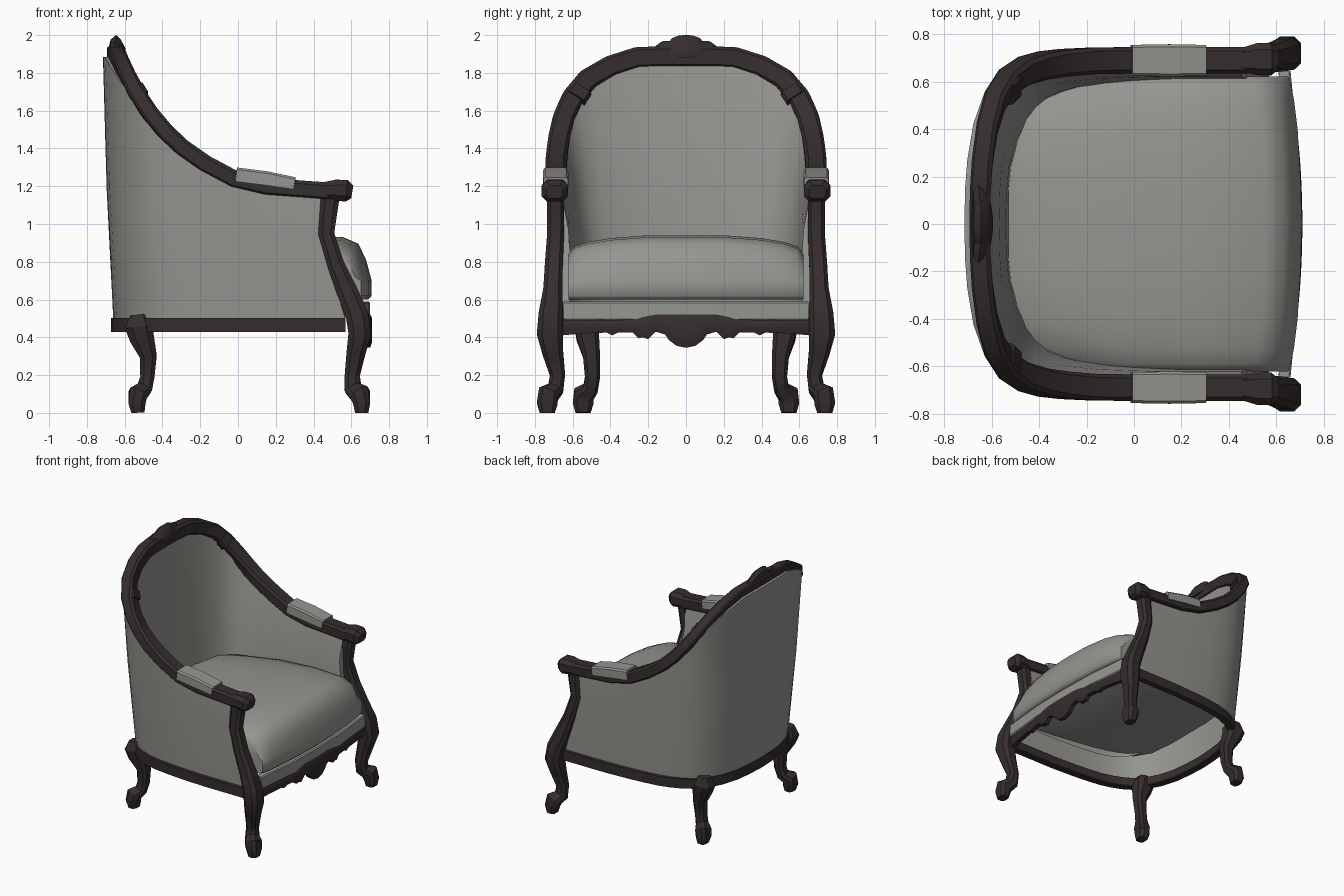
import bpy, bmesh, math
from mathutils import Vector as V

if "Cube" in bpy.data.objects:
    bpy.data.objects.remove(bpy.data.objects["Cube"])


def material(name, rgb):
    m = bpy.data.materials.new(name)
    m.diffuse_color = (*rgb, 1)
    m.use_nodes = True
    m.node_tree.nodes["Principled BSDF"].inputs["Base Color"].default_value = m.diffuse_color
    return m


WOOD = material("dark_wood", (0.036, 0.026, 0.027))
FABRIC = material("grey_fabric", (0.30, 0.30, 0.28))
OCT = [(-.5, -.25), (-.3, -.5), (.3, -.5), (.5, -.25), (.5, .25), (.3, .5), (-.3, .5), (-.5, .25)]
SOFT = [(-.5, -.4), (-.42, -.5), (.42, -.5), (.5, -.4), (.5, .3), (.36, .5), (-.36, .5), (-.5, .3)]
PEAK = [(-.5, -.5), (-.5, .5), (-.1, .5), (.3, .25), (.5, 0), (.3, -.3)]
BOX = [(-.5, -.5), (.5, -.5), (.5, .35), (.42, .5), (-.42, .5), (-.5, .35)]
Y, Z = V((0, 1, 0)), V((0, 0, 1))


def loft(name, rings, mat, closed=True, cap_start=True, angle=35):
    """Skin a row of rings, then mirror to the other side of the chair."""
    bm = bmesh.new()
    rows = [[bm.verts.new(p) for p in r] for r in rings]
    n = len(rows[0])
    for a, b in zip(rows, rows[1:]):
        for j in range(n if closed else n - 1):
            k = (j + 1) % n
            bm.faces.new((a[j], a[k], b[k], b[j]))
    if cap_start:
        bm.faces.new(rows[0][::-1])
    bm.faces.new(rows[-1])
    bmesh.ops.recalc_face_normals(bm, faces=bm.faces)
    me = bpy.data.meshes.new(name)
    bm.to_mesh(me)
    bm.free()
    me.materials.append(mat)
    for f in me.polygons:
        f.use_smooth = True
    me.set_sharp_from_angle(angle=math.radians(angle))
    ob = bpy.data.objects.new(name, me)
    bpy.context.collection.objects.link(ob)
    m = ob.modifiers.new("mirror", 'MIRROR')
    m.use_axis = (False, True, False)
    return ob


def sweep(name, path, hint, mat=WOOD, section=OCT, angle=30):
    """Sweep a section along (x, y, z, width, height); width follows the hint."""
    pts = [V(p[:3]) for p in path]
    rings = []
    for i, p in enumerate(path):
        t = (pts[min(i + 1, len(pts) - 1)] - pts[max(i - 1, 0)]).normalized()
        h = hint[i] if isinstance(hint, list) else hint
        u = (h - t * h.dot(t)).normalized()
        v = t.cross(u)
        ring = [pts[i] + u * a * p[3] + v * b * p[4] for a, b in section]
        for q in ring:
            q.z = max(q.z, 0)
            if i == 0 and p[1] == 0:
                q.y = 0
        rings.append(ring)
    return loft(name, rings, mat, cap_start=path[0][1] != 0, angle=angle)


# Half outline of the frame: top rail x, y, z and base x, y
OUTLINE = [(-.65, 0, 1.885, -.66, 0), (-.648, .14, 1.885, -.655, .14), (-.64, .26, 1.88, -.64, .27),
           (-.62, .40, 1.835, -.60, .40), (-.585, .52, 1.765, -.54, .51), (-.53, .60, 1.67, -.47, .575),
           (-.46, .645, 1.57, -.40, .615), (-.38, .668, 1.48, -.32, .645), (-.29, .68, 1.4, -.24, .665),
           (-.17, .688, 1.32, -.12, .68), (-.02, .69, 1.24, 0, .69), (.15, .69, 1.2, .2, .70),
           (.49, .69, 1.175, .57, .70)]
ANGLES = [0, 3, 10, 25, 42, 60, 70, 78, 85, 90, 90, 90, 90]
HINTS = [V((0, math.sin(math.radians(a)), math.cos(math.radians(a)))) for a in ANGLES]

# Carved top rail running into the arms, with a slim collar at the joints
sweep("top_rail", [(*r[:3], .112, .088) for r in OUTLINE], HINTS, section=SOFT)
sweep("rail_collar", [(*V(OUTLINE[4][:3]).lerp(V(OUTLINE[6][:3]), f), .118, .096) for f in (.3, .42, .54)],
      HINTS[5], section=SOFT)

# Upholstered shell: outer and inner skins, open underneath
shell = []
base = [V((r[3], r[4], 0)) for r in OUTLINE]
normals = []
for i, r in enumerate(OUTLINE):
    d = base[min(i + 1, len(base) - 1)] - base[max(i - 1, 0)]
    n = V((-d.y, d.x, 0)).normalized() if i else V((-1, 0, 0))
    normals.append(n)
    top = V(r[:3])
    back = max(0, -n.x)
    low = base[i] + Z * .49
    out = top + n * (.025 + .04 * back)
    inn = top - n * .03
    inlow = base[i] - n * (.09 + .04 * back) + Z * (.6 + .08 * back)
    # the front edge follows the curve of the post
    pull = V((.065 if i == len(OUTLINE) - 1 else 0, 0, 0))
    shell.append([low, low.lerp(out, .5) + n * .008 - pull, out - pull * .4, inn - pull * .4,
                  inn.lerp(inlow, .35) - n * .02 - pull, inn.lerp(inlow, .7) - n * .016 - pull, inlow])
loft("upholstered_shell", shell, FABRIC, closed=False, cap_start=False, angle=50)

# Base rail around sides and back
sweep("base_rail", [(*(base[i] + n * .018 * n.x)[:2], .465, .075, .055) if i else (-.645, 0, .465, .075, .055)
                    for i, n in enumerate(normals)], Z, section=BOX)

# Front post and cabriole leg in one piece
sweep("front_leg", [(.49, .69, 1.16, .09, .1), (.467, .69, .95, .09, .085), (.52, .70, .78, .095, .09),
                    (.575, .705, .65, .1, .11), (.63, .715, .52, .13, .12), (.645, .72, .42, .14, .12),
                    (.625, .705, .32, .11, .1), (.605, .68, .2, .08, .08), (.608, .69, .13, .085, .09),
                    (.645, .728, .10, .11, .11), (.655, .735, .05, .11, .09), (.655, .735, 0, .08, .07)], Y)
# Rear cabriole leg
sweep("back_leg", [(-.53, .525, .52, .08, .08), (-.525, .525, .46, .13, .15), (-.51, .52, .40, .12, .13),
                   (-.475, .50, .30, .09, .09), (-.48, .495, .19, .08, .075), (-.495, .505, .13, .08, .08),
                   (-.53, .54, .10, .11, .10), (-.535, .545, .05, .11, .09), (-.53, .545, 0, .08, .07)], Y)

# Scrolled arm ends
sweep("arm_scroll", [(.45, .69, 1.175, .1, .09), (.52, .695, 1.18, .135, .11), (.575, .695, 1.175, .138, .115),
                     (.605, .695, 1.17, .09, .07)], Y)
# Arm pads
sweep("arm_pad", [(-.01, .69, 1.262, .13, .075), (.15, .69, 1.242, .136, .075), (.3, .69, 1.215, .13, .065)],
      Y, FABRIC, BOX)

# Carved crest on top of the back
sweep("crest", [(-.645, 0, 1.94, .12, .10), (-.645, .03, 1.94, .118, .10), (-.645, .065, 1.935, .10, .09),
                (-.648, .08, 1.93, .08, .09), (-.652, .12, 1.928, .08, .08), (-.655, .18, 1.91, .03, .05)],
      Z, section=PEAK)

# Seat cushion: half rows of y, back x, front x, top z
rings = []
for y, a, b, t in [(0, -.53, .708, .94), (.2, -.53, .702, .94), (.4, -.51, .69, .925), (.52, -.44, .675, .905),
                   (.59, -.31, .662, .88), (.622, -.24, .65, .85)]:
    rings.append([(a, y, .67), (a, y, t - .1), (a + .06, y, t - .065), (-.05, y, t - .02), (.25, y, t),
                  (b - .15, y, t - .01), (b - .07, y, t - .045), (b - .03, y, t - .13),
                  (b, y, .70), (b, y, .62), (b - .02, y, .6)])
loft("seat_cushion", rings, FABRIC, cap_start=False, angle=50)

# Fabric strip below the cushion
sweep("front_seat_strip", [(.675, 0, .54, .1, .05), (.668, .3, .54, .1, .05), (.635, .645, .54, .1, .05)],
      Z, FABRIC, BOX)

# Carved apron: y, top z, bottom z
rings = []
for y, zt, zb in [(0, .52, .345), (.05, .52, .355), (.09, .52, .385), (.11, .52, .415), (.16, .52, .43),
                  (.2, .515, .39), (.23, .51, .40), (.25, .505, .395), (.28, .50, .425), (.36, .49, .425),
                  (.39, .49, .41), (.42, .49, .425), (.55, .495, .42), (.66, .5, .41)]:
    x = .71 - .06 * (y / .66) ** 2
    rings.append([(x - .045, y, zb), (x - .01, y, zb), (x, y, zb + .03), (x, y, zt - .02),
                  (x - .01, y, zt), (x - .045, y, zt)])
loft("front_apron", rings, WOOD, cap_start=False)
